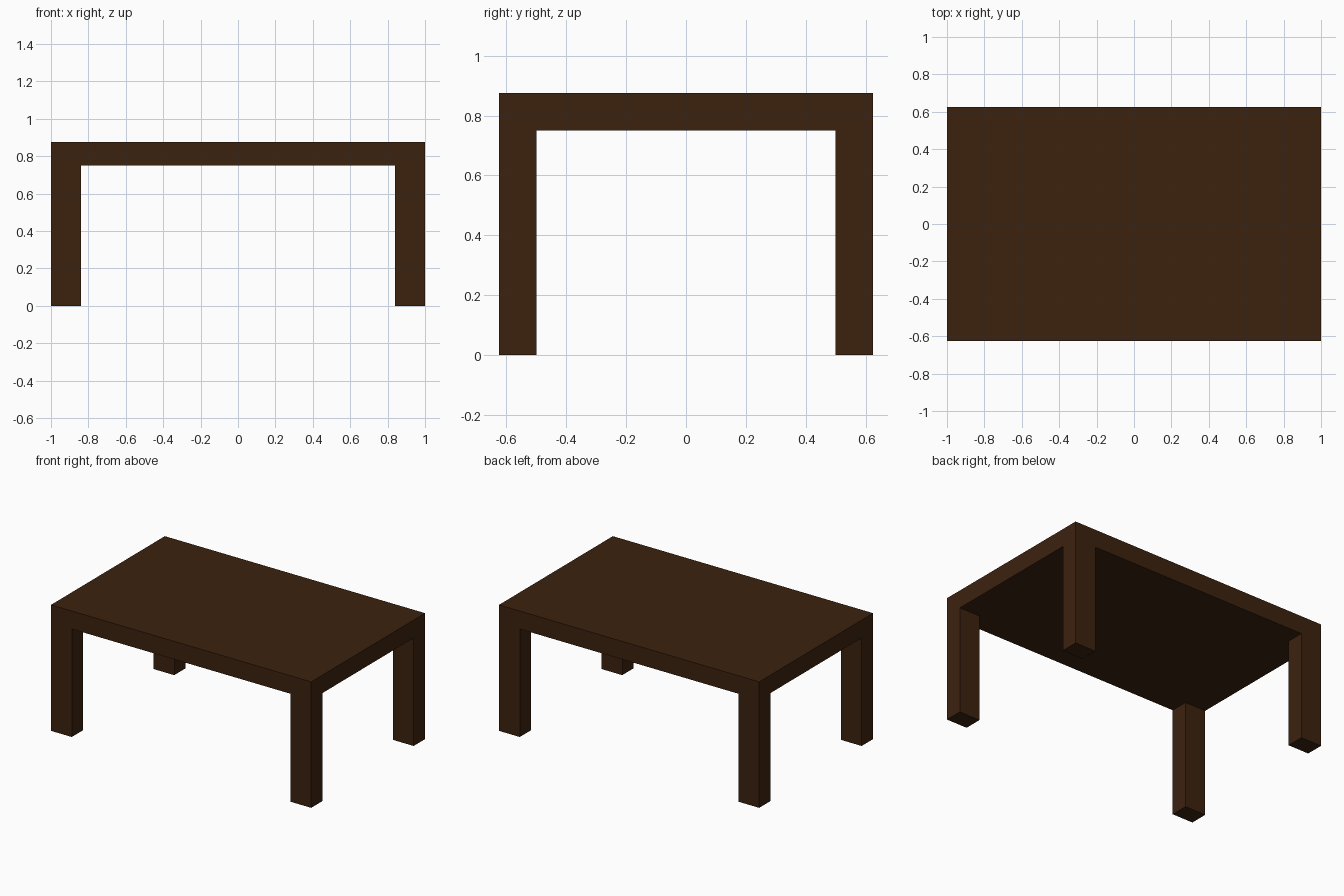
import bpy

if "Cube" in bpy.data.objects:
    bpy.data.objects.remove(bpy.data.objects["Cube"])

wood = bpy.data.materials.new("dark wood")
wood.diffuse_color = (0.045, 0.016, 0.0048, 1)
wood.use_nodes = True
wood.node_tree.nodes["Principled BSDF"].inputs["Base Color"].default_value = wood.diffuse_color


def box(name, x0, x1, y0, y1, z0, z1):
    bpy.ops.mesh.primitive_cube_add(
        size=1, location=((x0 + x1) / 2, (y0 + y1) / 2, (z0 + z1) / 2))
    ob = bpy.context.object
    ob.name = name
    ob.scale = (x1 - x0, y1 - y0, z1 - z0)
    bpy.ops.object.transform_apply(location=False, rotation=False, scale=True)
    ob.data.materials.append(wood)
    return ob


W, D, H = 1.0, 0.625, 0.875   # half width, half depth, height
UNDER = 0.75                  # underside of the slab
LEG_X, LEG_Y = 0.16, 0.125    # leg section

# Table top slab
box("table_top", -W, W, -D, D, UNDER, H)

# Four legs flush with the corners
for sx, side in ((-1, "left"), (1, "right")):
    for sy, end in ((-1, "front"), (1, "back")):
        xs = sorted((sx * W, sx * (W - LEG_X)))
        ys = sorted((sy * D, sy * (D - LEG_Y)))
        box(f"{end}_{side}_leg", *xs, *ys, 0, UNDER)
